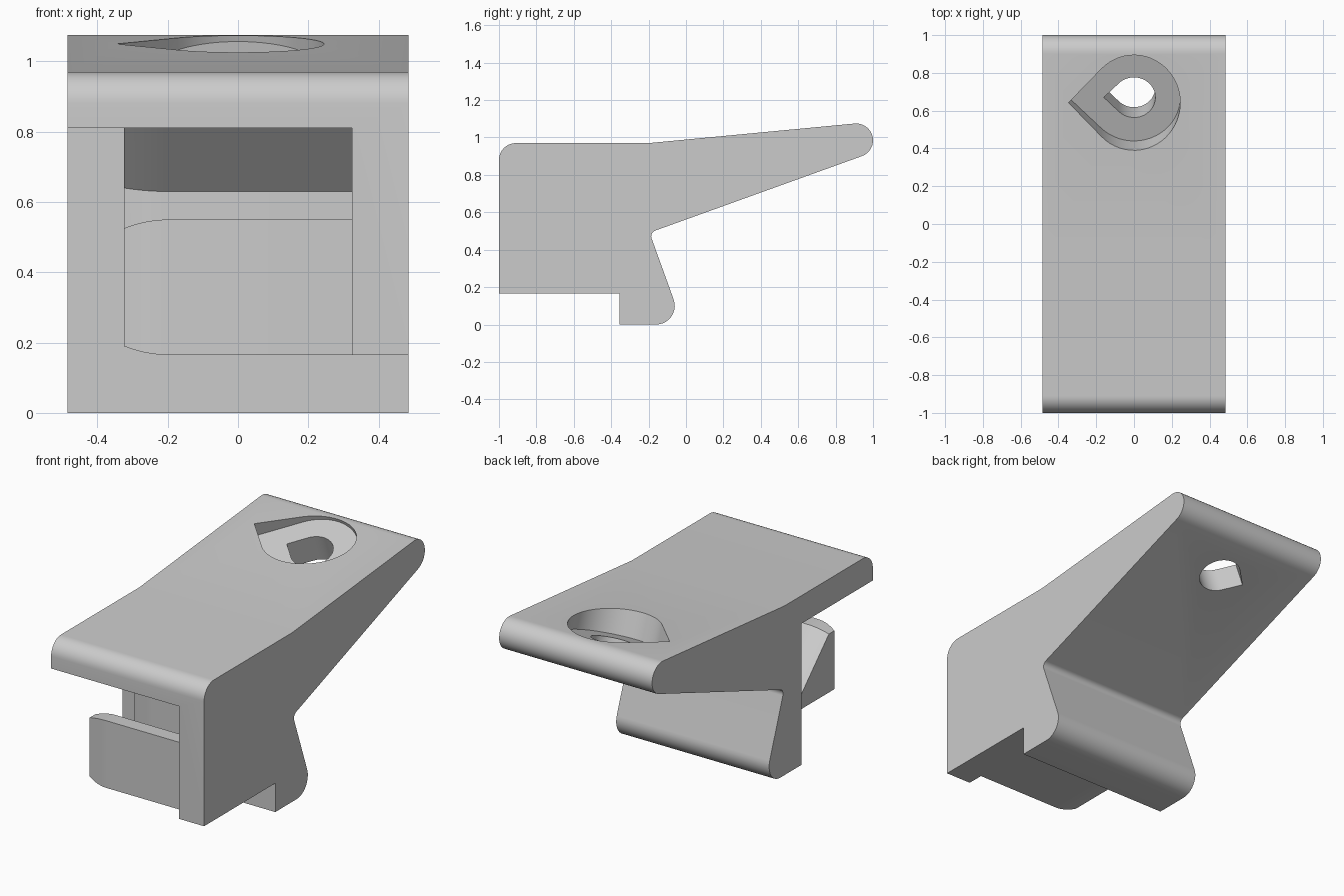
import bpy, bmesh, math
from mathutils import Matrix, Vector

default = bpy.data.objects.get("Cube")
if default:
    bpy.data.objects.remove(default, do_unlink=True)

HALF = 0.485        # half width of the clip
INNER = 0.325       # half width of the hook
TILT = math.radians(20)

grey = bpy.data.materials.new("plain grey")
grey.use_nodes = True
grey.diffuse_color = (0.6, 0.6, 0.6, 1)
grey.node_tree.nodes["Principled BSDF"].inputs["Base Color"].default_value = (0.6, 0.6, 0.6, 1)


def arc(cx, cy, r, start, end, steps=10):
    """Points along an arc, angles in degrees."""
    angles = [math.radians(start + (end - start) * i / steps) for i in range(steps + 1)]
    return [(cx + r * math.cos(a), cy + r * math.sin(a)) for a in angles]


def loft(name, rings):
    """Closed solid through equally sized rings of 3D points."""
    bm = bmesh.new()
    loops = [[bm.verts.new(p) for p in ring] for ring in rings]
    for a, b in zip(loops, loops[1:]):
        for i in range(len(a)):
            j = (i + 1) % len(a)
            bm.faces.new((a[i], a[j], b[j], b[i]))
    bm.faces.new(loops[0])
    bm.faces.new(loops[-1])
    bmesh.ops.recalc_face_normals(bm, faces=bm.faces)
    mesh = bpy.data.meshes.new(name)
    bm.to_mesh(mesh)
    bm.free()
    mesh.materials.append(grey)
    obj = bpy.data.objects.new(name, mesh)
    bpy.context.collection.objects.link(obj)
    return obj


def combine(target, tool, operation):
    """Apply a boolean and remove the tool."""
    tool.hide_render = True
    mod = target.modifiers.new(operation.lower(), 'BOOLEAN')
    mod.operation, mod.object, mod.solver = operation, tool, 'EXACT'
    bpy.ops.object.select_all(action='DESELECT')
    bpy.context.view_layer.objects.active = target
    target.select_set(True)
    bpy.ops.object.modifier_apply(modifier=mod.name)
    bpy.data.objects.remove(tool, do_unlink=True)


def teardrop(name, radius, low, high):
    """Teardrop prism pointing to -x, set square to the sloped underside."""
    outline = arc(0, 0, radius, -135, 135, 40) + [(-radius * math.sqrt(2), 0)]
    place = Matrix.Translation((0, 0.67, 0.973)) @ Matrix.Rotation(TILT, 4, 'X')
    return loft(name, [[place @ Vector((x, y, z)) for x, y in outline] for z in (low, high)])


# Side profile of the clip body, extruded across its width
profile = [(-1, 0.165)]
profile += arc(-0.91, 0.88, 0.09, 180, 90)              # front top edge
profile += [(-0.2, 0.97)]
profile += arc(0.91, 0.985, 0.09, 95.5, -70, 16)        # rounded tip
profile += arc(-0.154, 0.472, 0.032, 110, 200, 6)       # inner corner
profile += arc(-0.16, 0.1, 0.1, 20, -90)                # rounded foot
profile += [(-0.355, 0), (-0.355, 0.165)]
body = loft("clip_body", [[(x, y, z) for y, z in profile] for x in (-HALF, HALF)])

# Front pocket, open to the front, the bottom and the right
pocket = [(-1.2, -0.2), (-1.2, 0.81), (-0.355, 0.81), (-0.355, -0.2)]
combine(body, loft("pocket_cutter", [[(x, y, z) for y, z in pocket] for x in (-0.7, INNER)]),
        'DIFFERENCE')

# Hook with a slanted channel: y, z and the inward direction for its eased end
hook_profile = [
    (-0.905, 0.165, 1, 1), (-0.905, 0.55, 1, -1), (-0.82, 0.55, -0.41, -1),
    (-0.54, 0.27, -0.41, -1), (-0.5, 0.27, 1, -1), (-0.5, 0.63, 1, 0.41),
    (-0.7, 0.83, 1.41, 0), (-0.33, 0.83, 0, 0), (-0.33, 0.165, 0, 1),
]
rings = [[(0.35, y, z) for y, z, _, _ in hook_profile]]
for i in range(9):
    t = i / 8
    inset = 0.025 * t * t
    rings.append([(-0.2 - 0.125 * t, y + inset * dy, z + inset * dz)
                  for y, z, dy, dz in hook_profile])
combine(body, loft("hook", rings), 'UNION')

# Countersunk teardrop screw hole
combine(body, teardrop("screw_head_cutter", 0.245, 0, 0.4), 'DIFFERENCE')
combine(body, teardrop("screw_hole_cutter", 0.113, -0.4, 0.1), 'DIFFERENCE')

bpy.ops.object.shade_smooth_by_angle(angle=math.radians(25))
